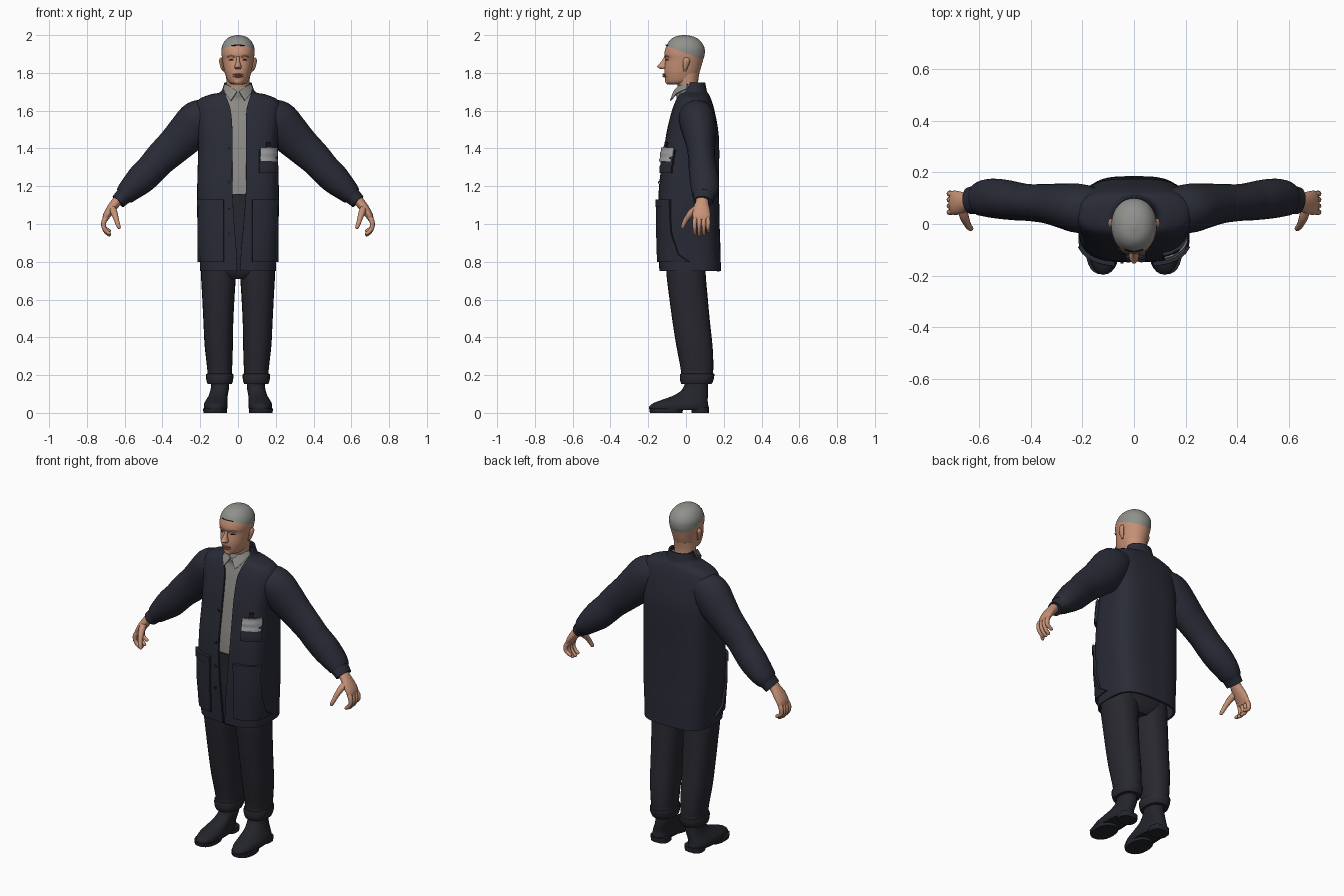
import bpy, bmesh, math
from mathutils import Vector


def material(name, r, g, b):
    m = bpy.data.materials.new(name)
    m.diffuse_color = (r, g, b, 1)
    return m


SKIN = material("skin", 0.58, 0.29, 0.185)
LIP = material("lip", 0.40, 0.16, 0.11)
HAIR = material("grey_hair", 0.28, 0.28, 0.265)
COAT = material("navy_coat", 0.022, 0.024, 0.037)
TROUSER = material("dark_trousers", 0.021, 0.021, 0.029)
SHOE = material("dark_shoe", 0.017, 0.018, 0.024)
SHIRT = material("grey_shirt", 0.27, 0.26, 0.24)
BADGE = material("pale_badge", 0.36, 0.36, 0.36)
DARK = material("dark_detail", 0.012, 0.010, 0.010)


def smooth(keys, n=4):
    """Catmull-Rom through rows of numbers."""
    out = []
    for i in range(len(keys) - 1):
        p0, p1, p2, p3 = keys[max(i - 1, 0)], keys[i], keys[i + 1], keys[min(i + 2, len(keys) - 1)]
        for s in range(n):
            t = s / n
            out.append([0.5 * (2 * b + (c - a) * t + (2 * a - 5 * b + 4 * c - d) * t * t
                               + (3 * b - a - 3 * c + d) * t ** 3)
                        for a, b, c, d in zip(p0, p1, p2, p3)])
    return out + [list(keys[-1])]


def power(v, e):
    return math.copysign(abs(v) ** (2 / e), v)


def finish(name, bm, mats, thick=0, recalc=True, angle=40):
    if recalc:
        bmesh.ops.recalc_face_normals(bm, faces=bm.faces)
    me = bpy.data.meshes.new(name)
    bm.to_mesh(me)
    bm.free()
    ob = bpy.data.objects.new(name, me)
    bpy.context.collection.objects.link(ob)
    for m in mats:
        me.materials.append(m)
    bpy.ops.object.select_all(action='DESELECT')
    ob.select_set(True)
    bpy.context.view_layer.objects.active = ob
    if thick:
        mod = ob.modifiers.new("thickness", 'SOLIDIFY')
        mod.thickness, mod.offset = abs(thick), math.copysign(1, thick)
        bpy.ops.object.modifier_apply(modifier=mod.name)
    bpy.ops.object.shade_smooth_by_angle(angle=math.radians(angle))
    return ob


def skin_rings(bm, rings, closed=True):
    rows = [[bm.verts.new(p) for p in ring] for ring in rings]
    n = len(rows[0])
    for a, b in zip(rows, rows[1:]):
        for j in range(n if closed else n - 1):
            k = (j + 1) % n
            bm.faces.new((a[j], a[k], b[k], b[j]))
    if closed:
        bm.faces.new(rows[0][::-1])
        bm.faces.new(rows[-1])


def loft(name, keys, mat, flat=True, n=24, e=2, steps=4, side=1, cut=None):
    """Rows are x, y, z, radius across, radius along y; flat keeps rings level."""
    rows = smooth(keys, steps)
    pts = [Vector(r[:3]) for r in rows]
    rings = []
    for i, r in enumerate(rows):
        u, v = Vector((0, 1, 0)), Vector((1, 0, 0))
        if not flat:
            t = (pts[min(i + 1, len(pts) - 1)] - pts[max(i - 1, 0)]).normalized()
            u = (u - t * u.dot(t)).normalized()
            v = u.cross(t)
        ring = []
        for j in range(n):
            a = math.tau * j / n
            p = pts[i] + v * (r[3] * power(math.cos(a), e)) + u * (r[4] * power(math.sin(a), e))
            ring.append((p.x * side, p.y, p.z))
        rings.append(ring)
    bm = bmesh.new()
    skin_rings(bm, rings)
    mats = [mat]
    if cut:  # second colour above a plane
        co, no, mat2 = Vector(cut[0]), Vector(cut[1]), cut[2]
        bmesh.ops.bisect_plane(bm, geom=bm.verts[:] + bm.edges[:] + bm.faces[:],
                               plane_co=co, plane_no=no)
        for f in bm.faces:
            f.material_index = int((f.calc_center_median() - co).dot(no) > 0)
        mats.append(mat2)
    return finish(name, bm, mats)


# Coat shell rows: z, centre y, half width, half depth, left edge, right edge, squareness
coat_rows = smooth([
    (0.75, .022, .200, .163, -.004, .010, 3.2), (0.88, .018, .207, .164, -.010, .018, 3.2),
    (1.00, .015, .215, .163, -.020, .030, 3.2), (1.20, .016, .216, .159, -.030, .043, 3.2),
    (1.40, .030, .211, .146, -.030, .043, 3.2), (1.50, .035, .215, .135, -.030, .043, 3.0),
    (1.60, .038, .225, .113, -.038, .045, 2.7), (1.655, .040, .212, .095, -.055, .058, 2.5),
    (1.685, .040, .150, .082, -.066, .068, 2.3), (1.70, .042, .092, .070, -.068, .070, 2.1),
    (1.75, .045, .072, .056, -.066, .066, 2.0)], 5)
rings = []
for z, cy, rx, ry, xl, xr, e in coat_rows:
    start = math.asin(min(1, abs(xr) / rx) ** (e / 2))
    end = math.tau - math.asin(min(1, abs(xl) / rx) ** (e / 2))
    ring = []
    for j in range(61):
        t = start + (end - start) * j / 60
        ring.append((rx * power(math.sin(t), e), cy - ry * power(math.cos(t), e), z))
    rings.append(ring)
bm = bmesh.new()
skin_rings(bm, rings, closed=False)
finish("coat_body", bm, [COAT], thick=-0.012, recalc=False)


def coat_front(x, z):
    r = min(coat_rows, key=lambda q: abs(q[0] - z))
    return r[1] - r[3] * max(0, 1 - abs(x / r[2]) ** r[6]) ** (1 / r[6])


def patch(name, x0, x1, z0, z1, mat, thick, lift=0.0, n=8):
    """Plate that follows the coat front."""
    bm = bmesh.new()
    xs = [x0 + (x1 - x0) * i / n for i in range(n + 1)]
    skin_rings(bm, [[(x, coat_front(x, z0 + (z1 - z0) * k / n) - lift, z0 + (z1 - z0) * k / n)
                     for x in xs] for k in range(n + 1)], closed=False)
    return finish(name, bm, [mat], thick=thick, recalc=False)


# Pockets, badge and buttons
for side, label in ((-1, "left"), (1, "right")):
    a, b = sorted((side * .075, side * .203))
    patch(label + "_hip_pocket", a, b, .80, 1.12, COAT, .012)
    patch(label + "_pocket_flap", a, b, 1.09, 1.13, COAT, .017)
patch("chest_pocket", .11, .200, 1.27, 1.39, COAT, .014)
patch("badge", .118, .203, 1.33, 1.405, BADGE, .006, .018)
patch("badge_clip", .15, .172, 1.40, 1.435, DARK, .006, .014, 3)
for z in (.95, 1.08, 1.22, 1.40):
    patch("coat_button", -.052, -.040, z - .006, z + .006, DARK, .005, 0, 2)

# Shirt and collar
loft("shirt", [(0, .02, 1.12, .185, .146), (0, .022, 1.25, .185, .142),
               (0, .032, 1.40, .18, .132), (0, .037, 1.50, .18, .122),
               (0, .036, 1.60, .17, .100), (0, .032, 1.66, .11, .082),
               (0, .018, 1.69, .072, .072), (0, .016, 1.725, .066, .062)], SHIRT, n=40, e=2.5)
for s, label in ((-1, "left"), (1, "right")):
    bm = bmesh.new()
    vs = [bm.verts.new((s * x, y, z)) for x, y, z in (
        (.004, -.062, 1.70), (.036, -.080, 1.652), (.066, -.045, 1.69),
        (.074, .005, 1.715), (.066, .010, 1.74), (.045, -.036, 1.73))]
    bm.faces.new(vs if s > 0 else vs[::-1])
    bmesh.ops.triangulate(bm, faces=bm.faces)
    finish(label + "_collar_leaf", bm, [SHIRT], thick=.006, recalc=False)

# Trouser hips
loft("trouser_hips", [(0, .0, .71, .10, .075), (0, .0, .76, .18, .105), (0, .008, .90, .19, .13),
                      (0, .015, 1.05, .19, .142), (0, .016, 1.16, .19, .149)], TROUSER, n=32, e=2.5)

for s, label in ((-1, "left_"), (1, "right_")):
    # Legs with turned-up cuffs
    loft(label + "trouser_leg", [(.10, 0, .84, .092, .105), (.103, 0, .74, .093, .104),
         (.104, .012, .62, .086, .102), (.104, .028, .48, .079, .099), (.102, .044, .36, .075, .096),
         (.098, .056, .26, .068, .089), (.097, .059, .212, .065, .085), (.097, .059, .204, .072, .091),
         (.097, .057, .175, .071, .089), (.097, .055, .152, .064, .080)], TROUSER, e=2.3, side=s)
    # Shoes
    loft(label + "shoe", [(.118, -.038, .015, .058, .153), (.118, -.038, .03, .063, .158),
         (.117, -.030, .05, .062, .146), (.112, -.005, .07, .056, .120), (.104, .028, .095, .050, .088),
         (.096, .050, .13, .048, .066), (.094, .057, .19, .045, .057)], SHOE, e=2.3, side=s)
    loft(label + "shoe_sole", [(.122, -.105, 0, .061, .086), (.122, -.105, .022, .063, .090)],
         SHOE, e=2.3, steps=1, side=s)
    loft(label + "shoe_heel", [(.112, .075, 0, .053, .046), (.112, .075, .03, .055, .047)],
         SHOE, e=2.8, steps=1, side=s)
    # Sleeves
    loft(label + "sleeve", [(.12, .045, 1.60, .065, .08), (.20, .058, 1.555, .108, .095),
         (.265, .07, 1.485, .108, .088), (.33, .078, 1.42, .097, .077), (.41, .083, 1.345, .087, .071),
         (.455, .088, 1.295, .082, .074), (.51, .096, 1.24, .080, .077), (.565, .10, 1.188, .066, .074),
         (.60, .096, 1.153, .054, .064), (.606, .095, 1.147, .046, .057),
         (.635, .09, 1.118, .040, .052)], COAT, flat=False, side=s)
    # Hands: palm, four curled fingers, thumb
    loft(label + "palm", [(.615, .087, 1.15, .027, .033), (.645, .085, 1.115, .026, .034),
         (.672, .082, 1.08, .024, .044), (.695, .082, 1.045, .020, .047),
         (.704, .083, 1.02, .013, .042)], SKIN, flat=False, side=s)
    for i, (y, drop) in enumerate(((.046, .006), (.070, 0), (.094, .003), (.117, .02))):
        loft(label + "finger_%d" % (i + 1), [(.694, .082 + (y - .082) * .85, 1.04, .013, .012),
             (.709, y, 1.015, .0135, .012), (.711, y, .985, .012, .011),
             (.698, y, .958 + drop * .7, .011, .010), (.680, y, .942 + drop, .009, .009),
             (.675, y, .938 + drop, .003, .003)], SKIN, flat=False, n=10, steps=3, side=s)
    loft(label + "thumb", [(.665, .06, 1.085, .018, .018), (.656, .028, 1.06, .018, .018),
         (.646, .004, 1.03, .014, .014), (.637, -.012, 1.0, .012, .012),
         (.629, -.018, .98, .009, .009), (.627, -.019, .974, .003, .003)],
         SKIN, flat=False, n=10, steps=3, side=s)
    # Ears
    loft(label + "ear", [(.076, -.006, 1.808, .004, .006), (.082, -.004, 1.825, .009, .012),
         (.088, .000, 1.85, .010, .017), (.090, .003, 1.868, .010, .018),
         (.088, .002, 1.882, .004, .008)], SKIN, n=12, side=s)
    # Eyes and brows
    loft(label + "eye", [(.022, -.1015, 1.866, .004, .003), (.034, -.0995, 1.869, .0045, .006),
         (.048, -.090, 1.867, .003, .003)], DARK, flat=False, n=8, side=s)
    loft(label + "brow", [(.016, -.113, 1.884, .003, .003), (.036, -.106, 1.889, .005, .005),
         (.056, -.092, 1.885, .003, .003)], SKIN, flat=False, n=8, side=s)

# Neck and head; hair starts at a sloping hairline
loft("neck", [(0, .018, 1.64, .06, .055), (0, .014, 1.70, .058, .054),
              (0, .008, 1.75, .061, .056), (0, .005, 1.80, .064, .066)], SKIN)
loft("head", [(0, -.045, 1.738, .020, .035), (0, -.038, 1.746, .044, .064),
              (0, -.026, 1.765, .058, .084), (0, -.022, 1.80, .070, .092),
              (0, -.017, 1.83, .076, .097), (0, -.009, 1.87, .083, .100),
              (0, -.008, 1.90, .087, .107), (0, -.005, 1.935, .086, .102),
              (0, -.006, 1.968, .071, .083), (0, -.008, 1.99, .045, .054),
              (0, -.010, 2.0, .010, .012)], SKIN, n=40, e=2.1, steps=5,
     cut=((0, -.1, 1.942), (0, .38, 1), HAIR))

# Nose, lips, chin and hairline mark
loft("nose", [(0, -.108, 1.886, .008, .008), (0, -.116, 1.865, .009, .012),
              (0, -.122, 1.845, .014, .022), (0, -.124, 1.832, .019, .029),
              (0, -.118, 1.820, .014, .016)], SKIN, n=14)
for name, z, r in (("upper_lip", 1.792, .005), ("lower_lip", 1.782, .006)):
    loft(name, [(-.027, -.104, z - .002, .002, .004), (0, -.117, z, r, .008),
                (.027, -.104, z - .002, .002, .004)], LIP, flat=False, n=8)
loft("chin", [(0, -.085, 1.738, .014, .014), (0, -.092, 1.750, .023, .018),
              (0, -.098, 1.768, .016, .012)], SKIN, n=14)
loft("hairline_mark", [(-.035, -.099, 1.945, .003, .003), (0, -.107, 1.947, .003, .003),
                       (.035, -.099, 1.945, .003, .003)], DARK, flat=False, n=6)
